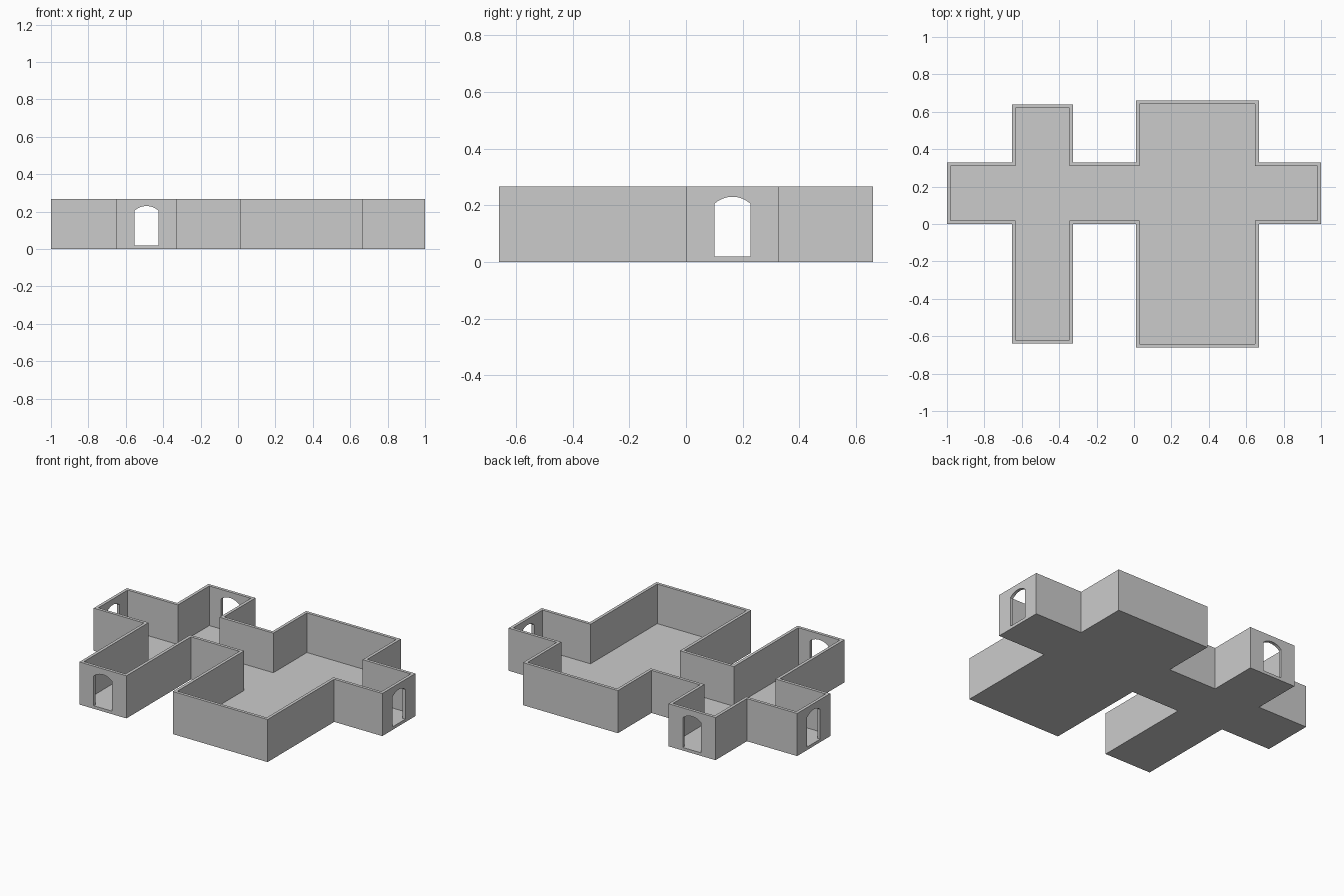
import bpy, bmesh, math
from mathutils import Vector

if "Cube" in bpy.data.objects:
    bpy.data.objects.remove(bpy.data.objects["Cube"])

HEIGHT, WALL, FLOOR = 0.267, 0.019, 0.019
HALL = (0.0, 0.328)            # corridor y range
ROOM_A = (-0.652, -0.326, 0.639)   # small room: x range, half depth
ROOM_B = (0.01, 0.667, 0.66)       # large room
DOOR_HALF, DOOR_SPRING, DOOR_TOP = 0.064, 0.205, 0.23


def prism(name, base, direction):
    """Closed solid from a planar outline swept along a direction."""
    bm = bmesh.new()
    face = bm.faces.new([bm.verts.new(p) for p in base])
    swept = bmesh.ops.extrude_face_region(bm, geom=[face], use_keep_orig=True)
    moved = [g for g in swept["geom"] if isinstance(g, bmesh.types.BMVert)]
    bmesh.ops.translate(bm, verts=moved, vec=direction)
    bmesh.ops.recalc_face_normals(bm, faces=bm.faces)
    mesh = bpy.data.meshes.new(name)
    bm.to_mesh(mesh)
    bm.free()
    obj = bpy.data.objects.new(name, mesh)
    bpy.context.collection.objects.link(obj)
    return obj


def plan(inset, z):
    """Floor plan: corridor crossed by two rooms, shrunk by the wall inset."""
    y0, y1 = HALL[0] + inset, HALL[1] - inset
    lower, upper = [], []
    for x0, x1, depth in (ROOM_A, ROOM_B):
        x0, x1, d = x0 + inset, x1 - inset, depth - inset
        lower += [(x0, y0), (x0, -d), (x1, -d), (x1, y0)]
        upper += [(x0, y1), (x0, d), (x1, d), (x1, y1)]
    e = 1 - inset
    pts = [(-e, y0)] + lower + [(e, y0), (e, y1)] + upper[::-1] + [(-e, y1)]
    return [Vector((x, y, z)) for x, y in pts]


def door_profile(segments=16):
    """Doorway outline with a shallow circular arch, as (across, z)."""
    rise = DOOR_TOP - DOOR_SPRING
    r = (DOOR_HALF ** 2 + rise ** 2) / (2 * rise)
    a = math.asin(DOOR_HALF / r)
    pts = [(-DOOR_HALF, FLOOR), (DOOR_HALF, FLOOR)]
    for i in range(segments + 1):
        t = a - 2 * a * i / segments
        pts.append((r * math.sin(t), DOOR_TOP - r + r * math.cos(t)))
    return pts


def cut(target, cutter):
    mod = target.modifiers.new("cut", "BOOLEAN")
    mod.operation = "DIFFERENCE"
    mod.solver = "EXACT"
    mod.object = cutter
    bpy.context.view_layer.objects.active = target
    bpy.ops.object.modifier_apply(modifier=mod.name)
    bpy.data.objects.remove(cutter)


# Walls and floor: outer block hollowed out, open at the top
building = prism("walls_and_floor", plan(0, 0), (0, 0, HEIGHT))
cut(building, prism("interior", plan(WALL, FLOOR), (0, 0, HEIGHT)))

# Front and back doorways of the small room
cx = (ROOM_A[0] + ROOM_A[1]) / 2
cut(building, prism("room_doors", [(cx + u, -0.8, z) for u, z in door_profile()], (0, 1.6, 0)))

# Doorways at both ends of the corridor
cy = sum(HALL) / 2
cut(building, prism("hall_doors", [(-1.2, cy + u, z) for u, z in door_profile()], (2.4, 0, 0)))
